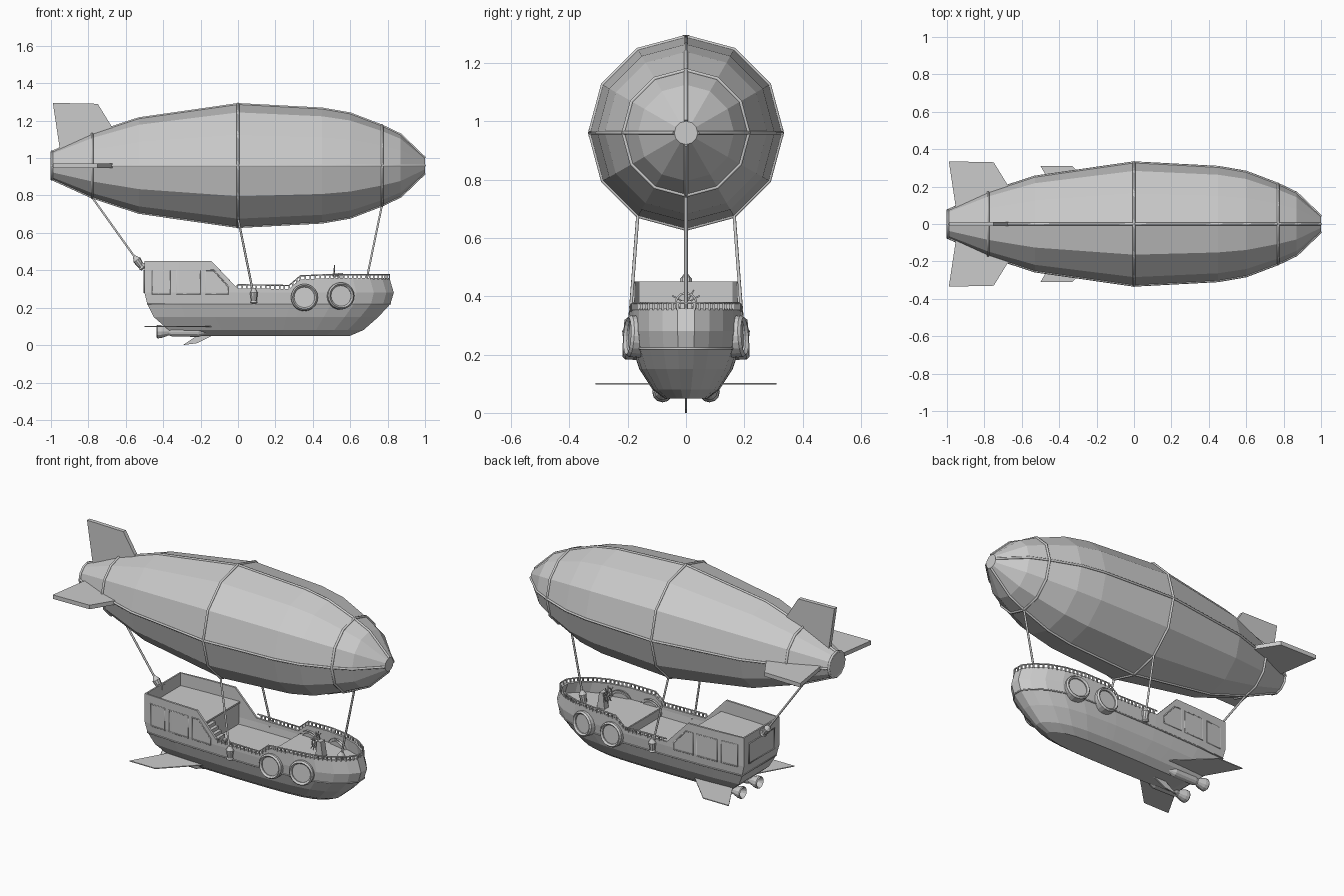
import bpy, bmesh, math
from mathutils import Vector

if "Cube" in bpy.data.objects:
    bpy.data.objects.remove(bpy.data.objects["Cube"])

def mesh(name, verts, faces):
    me = bpy.data.meshes.new(name)
    bm = bmesh.new()
    vs = [bm.verts.new(v) for v in verts]
    for f in faces:
        bm.faces.new([vs[i] for i in f])
    bmesh.ops.recalc_face_normals(bm, faces=bm.faces)
    bm.to_mesh(me)
    bm.free()
    ob = bpy.data.objects.new(name, me)
    bpy.context.collection.objects.link(ob)
    return ob

def prism(name, pts, offset):
    """Extrude a planar polygon by offset."""
    n, o = len(pts), Vector(offset)
    v = [Vector(p) - o / 2 for p in pts] + [Vector(p) + o / 2 for p in pts]
    f = [list(range(n)), list(range(n, 2 * n))]
    return mesh(name, v, f + [[i, (i + 1) % n, n + (i + 1) % n, n + i] for i in range(n)])

def box(name, lo, hi):
    (a, b, c), (d, e, f) = lo, hi
    m = (c + f) / 2
    return prism(name, [(a, b, m), (d, b, m), (d, e, m), (a, e, m)], (0, 0, f - c))

def tube(name, pts, r, cyclic=False):
    cu = bpy.data.curves.new(name, 'CURVE')
    cu.dimensions = '3D'
    cu.bevel_depth, cu.bevel_resolution, cu.use_fill_caps = r, 1, True
    sp = cu.splines.new('POLY')
    sp.points.add(len(pts) - 1)
    for p, q in zip(sp.points, pts):
        p.co = (*q, 1)
    sp.use_cyclic_u = cyclic
    ob = bpy.data.objects.new(name, cu)
    bpy.context.collection.objects.link(ob)
    return ob

def lathe(name, profile, n, base, axis, caps=True):
    """Revolve (distance, radius) pairs about an axis through base."""
    q = Vector(axis).to_track_quat('Z', 'Y')
    v = [Vector(base) + q @ Vector((r * math.sin(2 * math.pi * k / n), r * math.cos(2 * math.pi * k / n), d))
         for d, r in profile for k in range(n)]
    f = [[i * n + k, i * n + (k + 1) % n, (i + 1) * n + (k + 1) % n, (i + 1) * n + k]
         for i in range(len(profile) - 1) for k in range(n)]
    if caps:
        f += [list(range(n)), list(range(len(v) - n, len(v)))]
    return mesh(name, v, f)

def interp(table, x):
    if x <= table[0][0]:
        return list(table[0][1:])
    for a, b in zip(table, table[1:]):
        if x <= b[0]:
            t = (x - a[0]) / (b[0] - a[0])
            return [p + (q - p) * t for p, q in zip(a[1:], b[1:])]
    return list(table[-1][1:])

# Gas envelope: twelve-sided, with ribs
ZC = 0.96
ENV = [(-1, .07), (-.78, .17), (-.53, .252), (0, .328), (.45, .304), (.6, .278), (.77, .213), (.87, .165), (1, .04)]
lathe("envelope", ENV, 12, (0, 0, ZC), (1, 0, 0))
for x in (-.995, -.78, 0, .77):
    r = interp(ENV, x)[0] + .002
    tube("envelope_hoop", [(x, r * math.sin(k * math.pi / 6), ZC + r * math.cos(k * math.pi / 6)) for k in range(12)], .007, True)
for k in range(4):
    c, s = round(math.cos(k * math.pi / 2)), round(math.sin(k * math.pi / 2))
    tube("envelope_rib", [(x, r * s, ZC + r * c) for x, r in ENV], .007)

# Tail fins: top and both sides
FIN = [(-.99, .335), (-.75, .33), (-.67, .2), (-.72, .15), (-.95, .07)]
prism("tail_fin_top", [(x, 0, ZC + r) for x, r in FIN], (0, .024, 0))
for s in (-1, 1):
    prism("tail_fin_side", [(x, s * r, ZC) for x, r in FIN], (0, 0, .024))

# Hull: level table (z, stern x, bow x, half width), plan shape and sheer line
LEVELS = [(.05, -.3, .6, .075), (.08, -.37, .67, .115), (.15, -.45, .75, .16),
          (.22, -.485, .815, .184), (.28, -.5, .833, .19), (.36, -.5, .81, .19), (.45, -.5, .79, .186)]
PLAN = [(0, .88), (.14, .95), (.273, .98), (.379, 1), (.59, 1), (.636, .99), (.757, .95), (.85, .85), (.92, .67), (.97, .42), (1, .15)]
SHEER = [(-.5, .45), (-.14, .45), (0, .3), (.28, .3), (.34, .358), (.9, .358)]

def half_width(x, z):
    xs, xb, w = interp(LEVELS, z)
    return w * interp(PLAN, (x - xs) / (xb - xs))[0]

def outline(z=None, inset=0.0):
    """Closed plan outline at height z, or along the sheer line."""
    xs, xb, w = interp(LEVELS, z or .36)
    half = [(xs + inset + f * (xb - xs - 2 * inset), g * (w - inset)) for f, g in PLAN]
    ring = [(x, -y) for x, y in half] + [(x, y) for x, y in reversed(half)]
    return [(x, y, z if z else interp(SHEER, x)[0]) for x, y in ring]

rows = [outline(z) for z in (.05, .08, .15, .22, .28)] + [outline()]
n = len(rows[0])
faces = [[i * n + k, i * n + (k + 1) % n, (i + 1) * n + (k + 1) % n, (i + 1) * n + k] for i in range(5) for k in range(n)]
hull = mesh("hull", [p for r in rows for p in r], faces + [list(range(n))])
sol = hull.modifiers.new("walls", 'SOLIDIFY')
sol.thickness, sol.offset = .012, -1
tube("hull_trim", outline(.22), .004, True)

# Decks at three heights, with bulkheads between them
def deck(name, z, x0, x1):
    xs = [x0] + [p[0] for p in outline(z, .008)[:n // 2] if x0 < p[0] < x1] + [x1]
    side = [(x, half_width(x, z) - .006) for x in xs]
    prism(name, [(x, -y, z - .005) for x, y in side] + [(x, y, z - .005) for x, y in reversed(side)], (0, 0, .01))
deck("main_deck", .24, -.12, .3)
deck("fore_deck", .29, .29, .815)
deck("cabin_roof", .375, -.49, -.11)
box("cabin_bulkhead", (-.13, -.175, .23), (-.115, .175, .37))
box("fore_step", (.285, -.18, .235), (.295, .18, .288))
for i in range(6):
    box("stair_step", (-.115 + i * .02, -.155, .24), (-.095 + i * .02, -.075, .355 - i * .02))

# Railing along the gunwale, forward of the cabin
path = [Vector(p) for p in outline() if p[0] > -.03]
H = Vector((0, 0, .019))
tube("rail", [p + H for p in path], .004)
for a, b in zip(path, path[1:]):
    m = max(1, round((b - a).length / .025))
    for i in range(m):
        p = a.lerp(b, i / m)
        box("rail_post", (p.x - .004, p.y - .004, p.z - .006), (p.x + .004, p.y + .004, p.z + .018))

# Cabin windows and portholes
WINDOWS = [[(-.46, .27), (-.36, .27), (-.36, .4), (-.46, .4)], [(-.33, .27), (-.2, .27), (-.2, .4), (-.33, .4)],
           [(-.175, .27), (-.05, .27), (-.05, .31), (-.13, .4), (-.175, .4)]]
for s in (-1, 1):
    for w in WINDOWS:
        tube("window_frame", [(x, s * half_width(x, z), z) for x, z in w], .004, True)
    for x, z, y, yaw in ((.355, .255, .196, .03), (.55, .263, .184, .2)):
        ax = Vector((math.sin(yaw), s * math.cos(yaw), .06))
        c = Vector((x, s * y, z))
        lathe("porthole_frame", [(-.03, .072), (.008, .072), (.018, .064), (.008, .055), (-.01, .055)], 20, c, ax, False)
        lathe("porthole_glass", [(-.03, .058), (.002, .058)], 20, c, ax)
tube("stern_window_frame", [(-.501, y, z) for y, z in ((-.12, .28), (.12, .28), (.12, .4), (-.12, .4))], .004, True)

# Suspension ropes with their blocks
BLOCK = [(-.042, .01), (-.034, .02), (-.026, .016), (.018, .022), (.028, .016), (.042, .008)]
def rope(top, bottom):
    top, bottom = Vector(top), Vector(bottom)
    tube("rope", [top, bottom], .006)
    return top - bottom
lathe("stern_block", BLOCK, 10, (-.53, 0, .44), rope((-.78, 0, .79), (-.53, 0, .44)))
box("stern_bracket", (-.53, -.015, .415), (-.49, .015, .44))
rope((.77, 0, .75), (.675, 0, .29))
lathe("bow_block", BLOCK, 10, (.68, 0, .315), (.2, 0, 1))
for s in (-1, 1):
    rope((0, s * .165, .68), (.085, s * .197, .26))
    lathe("side_block", BLOCK, 10, (.085, s * .197, .262), (0, 0, 1))

# Helm: pedestal and spoked wheel
prism("helm_pedestal", [(.525, 0, .29), (.575, 0, .29), (.56, 0, .385), (.535, 0, .385)], (0, .04, 0))
tube("helm_axle", [(.505, 0, .375), (.545, 0, .375)], .008)
ring = [Vector((.515, math.sin(k * math.pi / 6), math.cos(k * math.pi / 6))) for k in range(12)]
tube("helm_wheel", [(.515, p.y * .036, .375 + p.z * .036) for p in ring], .004, True)
for p in ring[:6:2] + ring[1:2]:
    tube("helm_spoke", [(.515, t * p.y * .054, .375 + t * p.z * .054) for t in (-1, 1)], .003)

# Engines, stabiliser wings and keel fin
for s in (-1, 1):
    lathe("engine", [(.03, .014), (-.005, .032), (0, .036), (.02, .034), (.06, .02), (.08, .026), (.22, .028), (.26, .012)],
          12, (-.43, s * .08, .072), (1, 0, 0))
    prism("stabiliser_wing", [(-.12, s * .1, .1), (-.33, s * .31, .1), (-.5, s * .31, .1), (-.38, s * .1, .1)], (0, 0, .005))
prism("keel_fin", [(-.13, 0, .055), (-.17, 0, .035), (-.22, 0, .01), (-.295, 0, 0), (-.25, 0, .03), (-.21, 0, .055)], (0, .008, 0))
